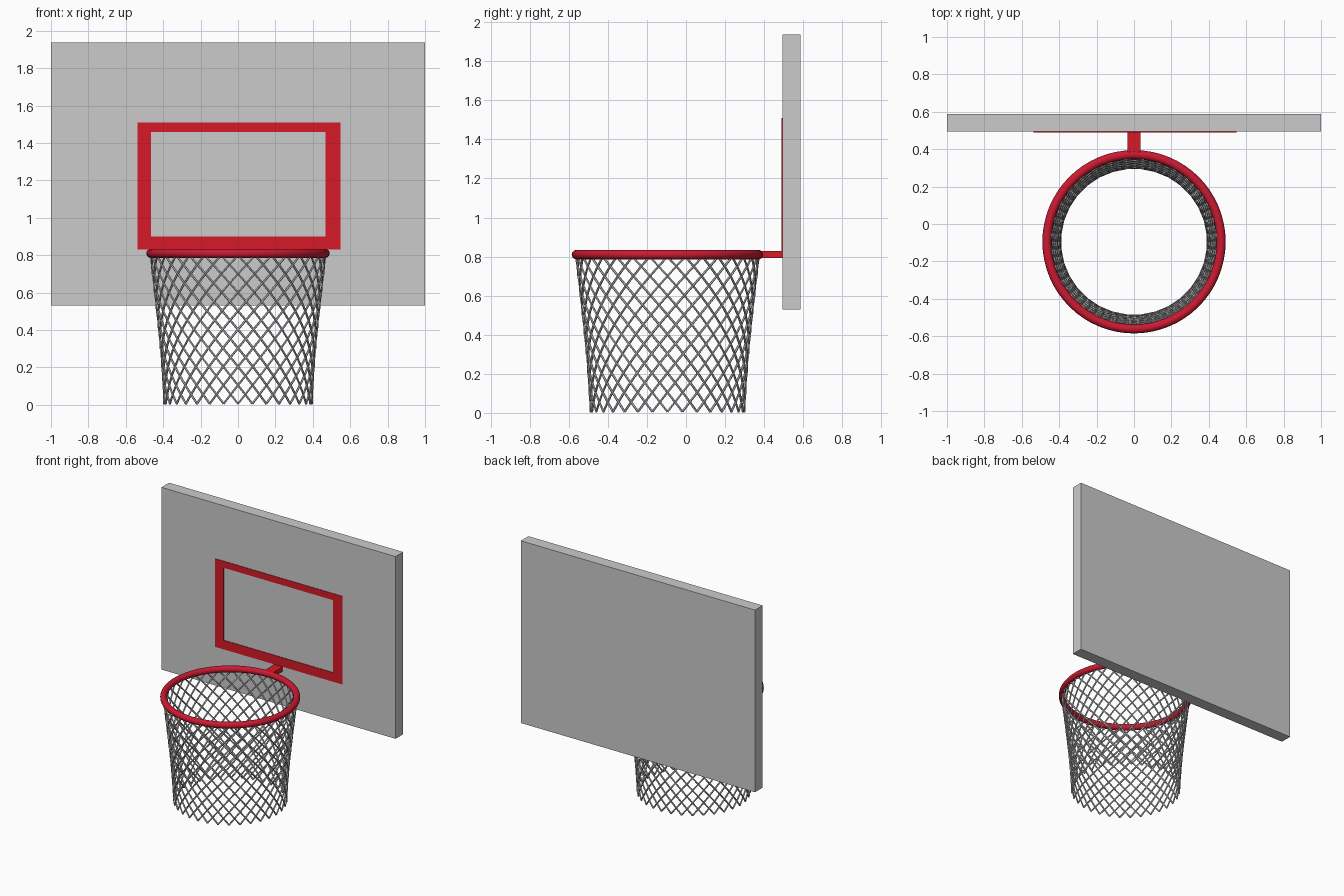
import bpy, bmesh
from math import sin, cos, pi

if "Cube" in bpy.data.objects:
    bpy.data.objects.remove(bpy.data.objects["Cube"])

CY = -0.095          # ring centre in y


def material(name, rgb):
    m = bpy.data.materials.new(name)
    m.diffuse_color = (*rgb, 1)
    m.use_nodes = True
    m.node_tree.nodes["Principled BSDF"].inputs["Base Color"].default_value = m.diffuse_color
    return m


red = material("red", (0.68, 0.01, 0.02))
ring_red = material("ring_red", (0.6, 0.01, 0.03))


def box(name, lo, hi, mat=None):
    bpy.ops.mesh.primitive_cube_add(size=1, location=[(a + b) / 2 for a, b in zip(lo, hi)])
    o = bpy.context.object
    o.name = name
    o.scale = [b - a for a, b in zip(lo, hi)]
    bpy.ops.object.transform_apply(location=False, rotation=False, scale=True)
    if mat:
        o.data.materials.append(mat)
    return o


# Backboard
box("backboard", (-1, 0.494, 0.53), (1, 0.587, 1.937))

# Target rectangle: flat mitred frame with a little thickness
outer = [(-0.538, 0.83), (0.548, 0.83), (0.548, 1.51), (-0.538, 1.51)]
inner = [(-0.466, 0.9), (0.469, 0.9), (0.469, 1.46), (-0.466, 1.46)]
bm = bmesh.new()
vo = [bm.verts.new((x, 0.495, z)) for x, z in outer]
vi = [bm.verts.new((x, 0.495, z)) for x, z in inner]
faces = [bm.faces.new((vo[i], vo[(i + 1) % 4], vi[(i + 1) % 4], vi[i])) for i in range(4)]
ext = bmesh.ops.extrude_face_region(bm, geom=faces, use_keep_orig=True)
bmesh.ops.translate(bm, vec=(0, -0.005, 0),
                    verts=[g for g in ext["geom"] if isinstance(g, bmesh.types.BMVert)])
bmesh.ops.recalc_face_normals(bm, faces=bm.faces)
me = bpy.data.meshes.new("target_frame")
bm.to_mesh(me)
bm.free()
me.materials.append(red)
bpy.context.collection.objects.link(bpy.data.objects.new("target_frame", me))

# Bracket between board and ring
box("ring_bracket", (-0.035, 0.365, 0.792), (0.035, 0.496, 0.828), red)

# Ring
bpy.ops.mesh.primitive_torus_add(location=(0, CY, 0.81), major_radius=0.466, minor_radius=0.024,
                                 major_segments=64, minor_segments=16)
ring = bpy.context.object
ring.name = "ring"
ring.data.materials.append(ring_red)
bpy.ops.object.shade_smooth_by_angle()

# Net: two opposing sets of helical strands that cross into diamonds
STRANDS, ROWS, TOP, BOTTOM = 32, 8, 0.8, 0.006


def net_radius(t):
    """t = 0 at the bottom, 1 at the ring; straighter towards the bottom."""
    return 0.394 + 0.074 * t ** 1.35


cu = bpy.data.curves.new("net", "CURVE")
cu.dimensions = "3D"
cu.bevel_depth = 0.006
cu.bevel_resolution = 1
cu.use_fill_caps = True
steps = ROWS * 2
for d in (-1, 1):
    for k in range(STRANDS):
        s = cu.splines.new("POLY")
        s.points.add(steps)
        for i, p in enumerate(s.points):
            t = i / steps
            a = 2 * pi * (k + d * t * ROWS) / STRANDS
            r = net_radius(t)
            p.co = (r * cos(a), CY + r * sin(a), BOTTOM + (TOP - BOTTOM) * t, 1)
net = bpy.data.objects.new("net", cu)
bpy.context.collection.objects.link(net)
bpy.ops.object.select_all(action="DESELECT")
net.select_set(True)
bpy.context.view_layer.objects.active = net
bpy.ops.object.convert(target="MESH")
bpy.ops.object.shade_smooth_by_angle()
